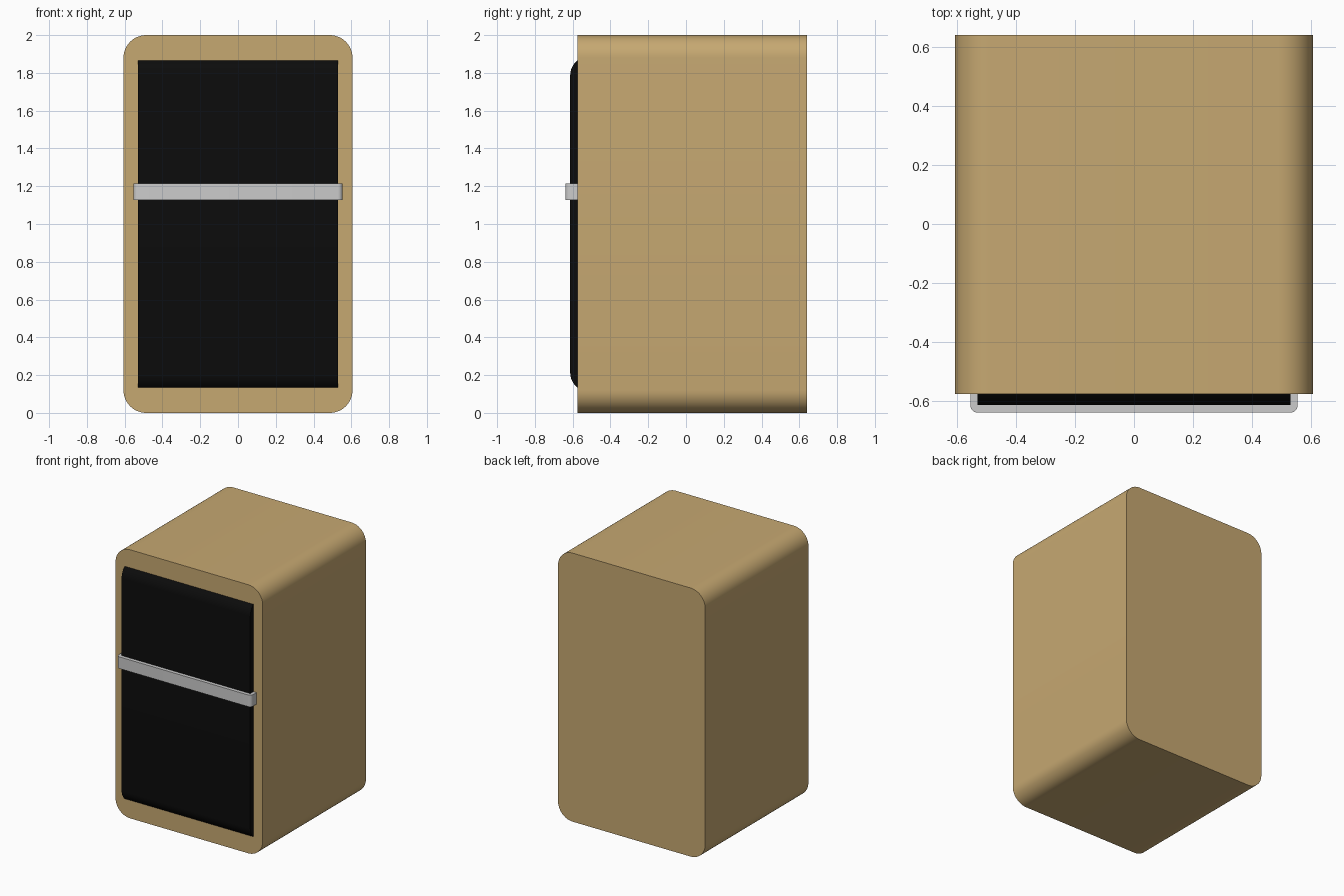
import bpy, bmesh, math

if "Cube" in bpy.data.objects:
    bpy.data.objects.remove(bpy.data.objects["Cube"])


def material(name, rgb):
    m = bpy.data.materials.new(name)
    m.diffuse_color = (*rgb, 1)
    m.use_nodes = True
    m.node_tree.nodes["Principled BSDF"].inputs["Base Color"].default_value = m.diffuse_color
    return m


def arc(cx, cy, r, start, end, n=12):
    return [(cx + r * math.cos(math.radians(start + (end - start) * i / n)),
             cy + r * math.sin(math.radians(start + (end - start) * i / n)))
            for i in range(n + 1)]


def extrude(name, profile, place, a, b, mat=None):
    """Sweep a closed 2D profile from a to b; place maps (u, v, depth) to 3D."""
    bm = bmesh.new()
    face = bm.faces.new([bm.verts.new(place(u, v, a)) for u, v in profile])
    start, end = place(0, 0, a), place(0, 0, b)
    geo = bmesh.ops.extrude_face_region(bm, geom=[face], use_keep_orig=True)["geom"]
    bmesh.ops.translate(bm, vec=[e - s for s, e in zip(start, end)],
                        verts=[g for g in geo if isinstance(g, bmesh.types.BMVert)])
    bmesh.ops.recalc_face_normals(bm, faces=bm.faces)
    me = bpy.data.meshes.new(name)
    bm.to_mesh(me)
    bm.free()
    ob = bpy.data.objects.new(name, me)
    bpy.context.collection.objects.link(ob)
    if mat:
        me.materials.append(mat)
    bpy.ops.object.select_all(action='DESELECT')
    ob.select_set(True)
    bpy.context.view_layer.objects.active = ob
    bpy.ops.object.shade_smooth_by_angle(angle=math.radians(30))
    return ob


wood = material("wood", (0.566, 0.393, 0.167))
black = material("black_cloth", (0.0035, 0.0035, 0.0035))

# Cabinet: rounded rectangle in xz, swept front to back
W, R, FACE = 0.606, 0.12, -0.575
cabinet = (arc(W - R, 2 - R, R, 0, 90) + arc(R - W, 2 - R, R, 90, 180)
           + arc(R - W, R, R, 180, 270) + arc(W - R, R, R, 270, 360))
extrude("cabinet", cabinet, lambda u, v, d: (u, d, v), FACE, 0.64, wood)

# Front panel: yz profile with rounded top and bottom, swept across x
r, front = 0.1, -0.613
panel = ([(-0.565, 1.88)] + arc(front + r, 1.787, r, 118, 180)
         + arc(front + r, 0.213, r, 180, 242) + [(-0.565, 0.12)])
extrude("front_panel", panel, lambda u, v, d: (d, u, v), -0.53, 0.53, black)

# Strap: U-shaped bracket in xy wrapping the panel, swept up z
x, y, c = 0.554, -0.639, 0.025
strap = ([(-x, FACE)] + arc(c - x, y + c, c, 180, 270, 6)
         + arc(x - c, y + c, c, 270, 360, 6)
         + [(x, FACE), (0.53, FACE), (0.53, front), (-0.53, front), (-0.53, FACE)])
extrude("strap", strap, lambda u, v, d: (u, v, d), 1.128, 1.215)
